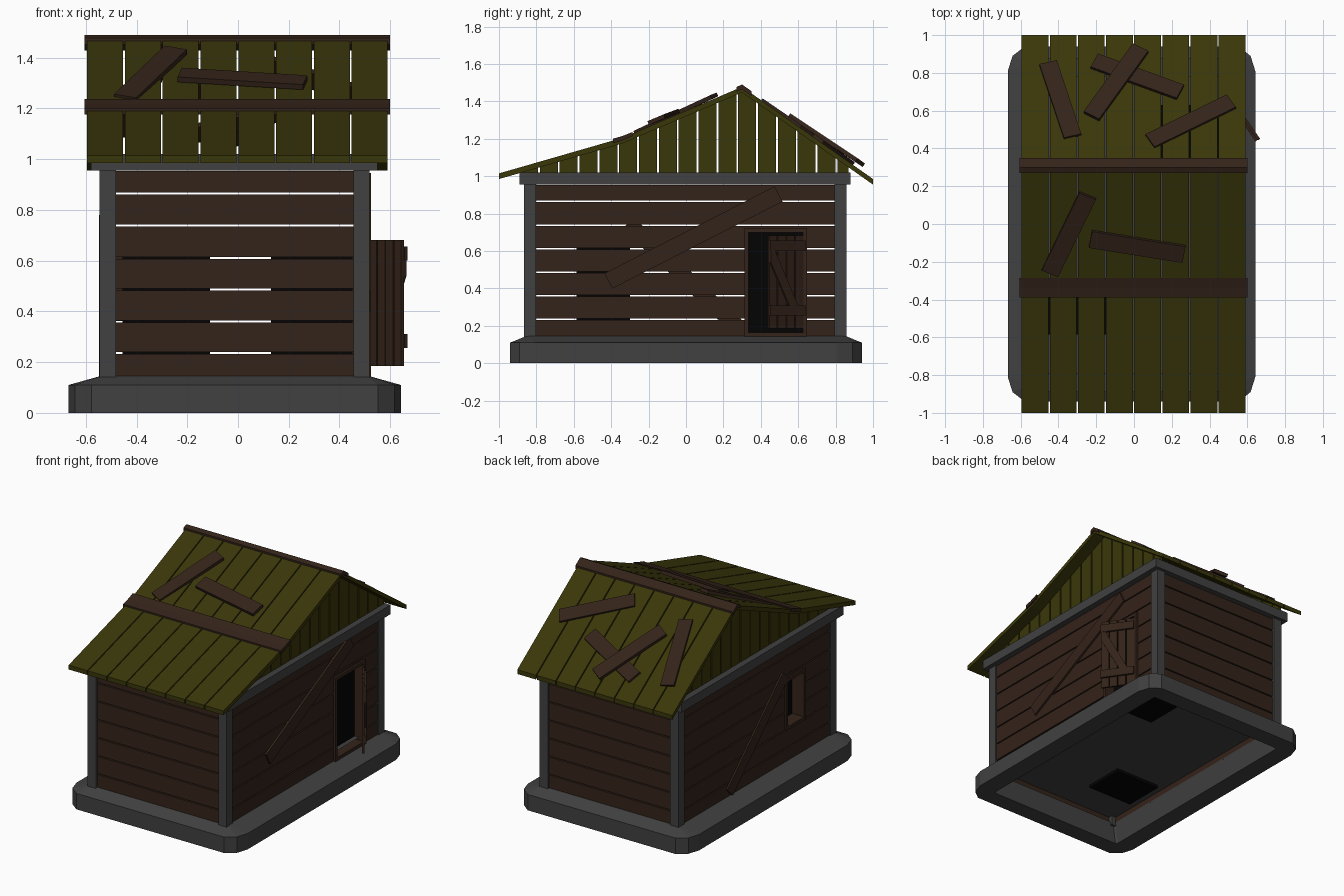
import bpy, bmesh
from mathutils import Vector as V

if "Cube" in bpy.data.objects:
    bpy.data.objects.remove(bpy.data.objects["Cube"])

def mat(name, c):
    m = bpy.data.materials.new(name)
    m.diffuse_color = (*c, 1)
    m.use_nodes = True
    m.node_tree.nodes["Principled BSDF"].inputs["Base Color"].default_value = m.diffuse_color
    return m

WOOD = mat("brown_wood", (.034, .017, .010))
MOSS = mat("olive_wood", (.042, .038, .003))
STONE = mat("dark_grey", (.052, .052, .052))
DARK = mat("black", (.001, .001, .001))

def finish(name, bm, m, recalc=True):
    if recalc:
        bmesh.ops.recalc_face_normals(bm, faces=bm.faces)
    me = bpy.data.meshes.new(name)
    bm.to_mesh(me)
    bm.free()
    me.materials.append(m)
    ob = bpy.data.objects.new(name, me)
    bpy.context.collection.objects.link(ob)

def prism(bm, pts, d):
    """Extrude a closed 3D polygon along vector d."""
    n = len(pts)
    a = [bm.verts.new(p) for p in pts]
    b = [bm.verts.new(V(p) + V(d)) for p in pts]
    bm.faces.new(a)
    bm.faces.new(b[::-1])
    for i in range(n):
        bm.faces.new((a[i], b[i], b[(i + 1) % n], a[(i + 1) % n]))

def box(bm, x0, x1, y0, y1, z0, z1):
    prism(bm, [(x0, y0, z0), (x1, y0, z0), (x1, y1, z0), (x0, y1, z0)], (0, 0, z1 - z0))

def board(bm, a, b, n, w, t):
    """Plank from a to b lying on a surface with normal n."""
    a, b, n = V(a), V(b), V(n)
    s = (b - a).cross(n).normalized() * w / 2
    up = s.cross(b - a).normalized() * t
    if up.dot(n) < 0:
        up = -up
    prism(bm, [a - s, a + s, b + s, b - s], up)

CX = -.013

# Stone foundation ring with chamfered corners
bm = bmesh.new()
def ring(hx, hy, z, c):
    q = [(hx, hy - .13 * c), (hx - .025 * c, hy - .05 * c), (hx - .09 * c, hy)]
    out = []
    for sx, sy in ((1, 1), (-1, 1), (-1, -1), (1, -1)):
        out += [(CX + sx * x, sy * y, z) for x, y in (q if sx * sy > 0 else q[::-1])]
    return [bm.verts.new(p) for p in out]
R = [ring(.655, .94, 0, 1), ring(.655, .94, .11, 1), ring(.53, .855, .145, .1),
     ring(.5, .815, .145, .1), ring(.525, .82, 0, .1)]
for r, s in zip(R, R[1:] + R[:1]):
    for i in range(12):
        j = (i + 1) % 12
        bm.faces.new((r[i], r[j], s[j], s[i]))
finish("foundation", bm, STONE)

# Floor: a single sheet between the walls
bm = bmesh.new()
bm.faces.new([bm.verts.new(p) for p in ((-.514, -.828, .185), (.488, -.828, .185),
                                        (.488, .822, .185), (-.514, .822, .185))])
finish("floor", bm, STONE, False)

# Corner posts and top beams
bm = bmesh.new()
for x in (-.545, .455):
    for y in (-.865, .795):
        box(bm, x, x + .064, y, y + .064, .12, .96)
finish("corner_posts", bm, STONE)
bm = bmesh.new()
for x in (-.58, .45):
    box(bm, x, x + .1, -.89, .88, .955, 1.02)
for y in (-.89, .78):
    box(bm, -.48, .45, y, y + .1, .955, 1.02)
finish("top_beams", bm, STONE)

# Plank walls, with optional opening (y0, y1, z0, z1)
rows = [.135, .236, .361, .486, .611, .738, .865, .957]
def side_wall(name, x, hole):
    bm = bmesh.new()
    h0, h1, k0, k1 = hole
    def put(a, b, c, d):
        if b > a and d > c:
            box(bm, x, x + .022, a, b, c, d)
    for z0, z1 in zip(rows, rows[1:]):
        z0, z1 = z0 + .004, z1 - .004
        if z1 < k0 or z0 > k1:
            put(-.805, .8, z0, z1)
        else:
            put(-.805, h0, z0, z1)
            put(h1, .8, z0, z1)
            put(h0, h1, z0, min(z1, k0))
            put(h0, h1, max(z0, k1), z1)
    finish(name, bm, WOOD)
DOOR, WIN = (.335, .625, .165, .7), (-.51, -.335, .385, .695)
side_wall("right_wall", .488, DOOR)
side_wall("left_wall", -.536, WIN)
for name, y in (("front_wall", -.85), ("back_wall", .822)):
    bm = bmesh.new()
    for z0, z1 in zip(rows, rows[1:]):
        box(bm, -.485, .46, y, y + .022, z0 + .004, z1 - .004)
    finish(name, bm, WOOD)

# Door and window frames, with dark boxes behind them
def frame(name, x0, x1, hole):
    a, b, c, d = hole
    w = .022
    bm = bmesh.new()
    box(bm, x0, x1, a - w, a, c - w, d + w)
    box(bm, x0, x1, b, b + w, c - w, d + w)
    box(bm, x0, x1, a, b, c - w, c)
    box(bm, x0, x1, a, b, d, d + w)
    finish(name, bm, WOOD)
frame("door_frame", .45, .525, DOOR)
frame("window_frame", -.547, -.45, WIN)
for name, d in (("door_recess", (.13, .455, .33, .63, .165, .705)),
                ("window_recess", (-.455, -.11, -.585, -.3, .165, .705))):
    bm = bmesh.new()
    box(bm, *d)
    finish(name, bm, DARK)

# Open door: four planks, two battens and a diagonal brace
hinge, free = V((.515, .622, 0)), V((.645, .435, 0))
dv = free - hinge
nrm = V((-dv.y, dv.x, 0)).normalized()
def dp(u, z, off=0):
    return hinge + dv * u + nrm * off + V((0, 0, z))
bm = bmesh.new()
for i in range(4):
    p = [dp(i / 4 + .012, .185), dp(i / 4 + .238, .185), dp(i / 4 + .238, .682), dp(i / 4 + .012, .682)]
    prism(bm, p, nrm * .014)
for z in (.255, .6):
    prism(bm, [dp(0, z, .014), dp(1, z, .014), dp(1, z + .055, .014), dp(0, z + .055, .014)], nrm * .014)
prism(bm, [dp(.2, .31, .014), dp(.45, .31, .014), dp(.98, .54, .014), dp(.98, .6, .014), dp(.85, .6, .014)],
      nrm * .012)
finish("door", bm, WOOD)

# Braces nailed diagonally across the side walls
bm = bmesh.new()
board(bm, (.51, -.415, .44), (.51, .495, .905), (1, 0, 0), .092, .014)
board(bm, (-.536, .3, .17), (-.536, -.31, .75), (-1, 0, 0), .085, .011)
finish("wall_braces", bm, WOOD)

# Roof profile (y, z of the top surface)
prof = [(-1, 1.015), (-.34, 1.205), (.3, 1.478), (1, .985)]
def roof_z(y):
    for (a, p), (b, q) in zip(prof, prof[1:]):
        if y <= b:
            return p + (q - p) * (y - a) / (b - a)
T = .03
bm = bmesh.new()
for i in range(8):
    x = -.595 + i * .149
    for (a, p), (b, q) in zip(prof, prof[1:]):
        prism(bm, [(x, a, p), (x, b, q), (x, b, q - T), (x, a, p - T)], (.142, 0, 0))
finish("roof_planks", bm, MOSS)

# Gable planks cut to the roof line
bm = bmesh.new()
for gx in (-.535, .485):
    for i in range(-11, 6):
        y0, y1 = .274 + .106 * i + .005, .274 + .106 * (i + 1) - .005
        y0, y1 = max(y0, -.88), min(y1, .87)
        mid = [y for y in (.3, -.34) if y0 < y < y1]
        top = [(gx, y, roof_z(y) - T * .8) for y in [y1] + mid + [y0]]
        prism(bm, [(gx, y0, 1.0), (gx, y1, 1.0)] + top, (.022, 0, 0))
finish("gable_planks", bm, MOSS)

# Ridge and kink battens
bm = bmesh.new()
for a, b, h in ((-.39, -.34, .01), (-.34, -.285, .008), (.27, .3, .012), (.3, .35, .012)):
    p, q = roof_z(a), roof_z(b)
    h0 = .01 if a < 0 else h
    prism(bm, [(-.605, a, p - .014), (-.605, b, q - .014), (-.605, b, q + h), (-.605, a, p + h0)],
          (1.205, 0, 0))
finish("roof_battens", bm, WOOD)

# Loose repair boards: x, y, lift at both ends
loose = [(-.445, -.255, -.012, -.245, .155, .004), (-.23, -.075, .004, .265, -.155, .008),
         (-.455, .845, -.008, -.325, .455, -.012), (-.21, .855, -.006, .245, .69, -.006),
         (.035, .925, .026, -.225, .565, .012), (.085, .43, -.012, .515, .64, -.008)]
bm = bmesh.new()
for x0, y0, h0, x1, y1, h1 in loose:
    n = (0, -.39, .92) if y0 < .3 else (0, .58, .81)
    board(bm, (x0, y0, roof_z(y0) + h0), (x1, y1, roof_z(y1) + h1), n, .095, .022)
finish("roof_patches", bm, WOOD)
